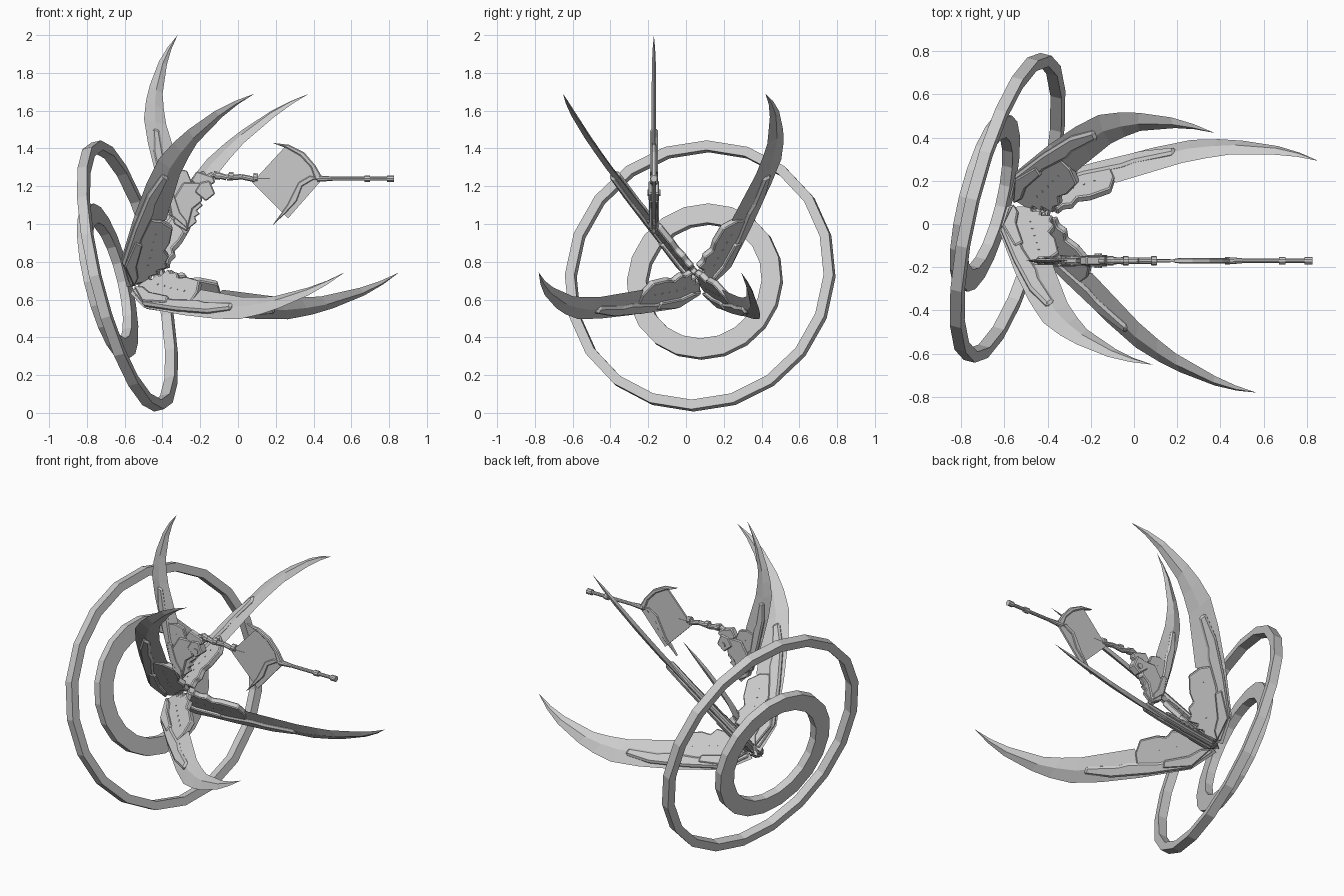
import bpy, bmesh, math
from mathutils import Vector, Matrix

cube = bpy.data.objects.get("Cube")
if cube:
    bpy.data.objects.remove(cube)


def frame(origin, along, out, scale=1.0):
    """Matrix whose x runs along, y runs outward and z is the plate normal."""
    a = Vector(along).normalized()
    d = Vector(out)
    d = (d - a * d.dot(a)).normalized()
    rot = Matrix((a, d, a.cross(d))).transposed().to_4x4()
    return Matrix.Translation(origin) @ rot @ Matrix.Scale(scale, 4)


def finish(name, bm, matrix, bevel=0):
    bmesh.ops.recalc_face_normals(bm, faces=bm.faces[:])
    mesh = bpy.data.meshes.new(name)
    bm.to_mesh(mesh)
    bm.free()
    obj = bpy.data.objects.new(name, mesh)
    bpy.context.collection.objects.link(obj)
    obj.matrix_world = matrix
    if bevel:
        mod = obj.modifiers.new("bevel", "BEVEL")
        mod.width = bevel
        mod.segments = 1
        mod.limit_method = "ANGLE"
    return obj


def plate(name, points, thick, matrix, bevel=0.006):
    """Flat outline given thickness, centred on the frame's plane."""
    bm = bmesh.new()
    face = bm.faces.new([bm.verts.new((x, y, -thick / 2)) for x, y in points])
    ext = bmesh.ops.extrude_face_region(bm, geom=[face])
    top = [g for g in ext["geom"] if isinstance(g, bmesh.types.BMVert)]
    bmesh.ops.translate(bm, verts=top, vec=(0, 0, thick))
    return finish(name, bm, matrix, bevel)


def rod(name, p, q, r, matrix, r2=None, sides=10):
    """Round bar between two points of a frame."""
    p, q = Vector(p), Vector(q)
    bm = bmesh.new()
    bmesh.ops.create_cone(bm, cap_ends=True, segments=sides, radius1=r,
                          radius2=r if r2 is None else r2, depth=(q - p).length)
    turn = (q - p).to_track_quat("Z", "Y").to_matrix().to_4x4()
    bmesh.ops.transform(bm, matrix=Matrix.Translation((p + q) / 2) @ turn, verts=bm.verts[:])
    return finish(name, bm, matrix)


def ring(name, center, outer, inner, depth):
    """Faceted ring with a rectangular section."""
    bm = bmesh.new()
    section = [(inner, -depth / 2), (outer, -depth / 2), (outer, depth / 2), (inner, depth / 2)]
    verts = [bm.verts.new((r, 0, z)) for r, z in section]
    edges = [bm.edges.new((verts[i], verts[i - 1])) for i in range(4)]
    bmesh.ops.spin(bm, geom=verts + edges, axis=(0, 0, 1), cent=(0, 0, 0),
                   angle=math.tau, steps=20, use_merge=True)
    bmesh.ops.remove_doubles(bm, verts=bm.verts[:], dist=0.0005)
    axis = Vector((0.943, -0.235, 0.235))
    turn = axis.to_track_quat("Z", "Y").to_matrix().to_4x4()
    return finish(name, bm, Matrix.Translation(center) @ turn)


# Outer edge and inner edge of the crescent, from root to tip
CRESCENT = [((-.02, .03), (.04, .02)), ((.04, .2), (.12, .13)), ((.24, .41), (.30, .34)),
            ((.26, .43), (.38, .30)), ((.42, .58), (.49, .415)), ((.56, .69), (.60, .53)),
            ((.68, .74), (.69, .60)), ((.79, .77), (.78, .66)), ((.97, .795), (.98, .735)),
            ((1.09, .79), (1.09, .76))]
TIP = (1.2, .77, 0)
ROOT = [(.0, .04), (.10, .0), (.12, .03), (.16, .01), (.17, .04), (.225, .02), (.235, .06),
        (.27, .08), (.27, .13), (.32, .16), (.385, .24), (.36, .32), (.30, .38),
        (.15, .28), (.04, .17)]
ARMOUR = [(.05, .12), (.12, .17), (.22, .28), (.36, .39), (.40, .44), (.545, .555),
          (.53, .60), (.39, .52), (.22, .37), (.04, .19)]
SPINE = [(.02, .03), (.07, .07), (.10, .14), (.20, .25), (.18, .29), (.05, .18)]


def blade(name, matrix):
    """Curved claw: ridged crescent, toothed root plate, raised armour."""
    bm = bmesh.new()
    loops = []
    for out, inn in CRESCENT:
        mid = (Vector(out) + Vector(inn)) / 2
        half = min(0.016, 0.16 * (Vector(out) - Vector(inn)).length + 0.004)
        pts = [(*out, 0), (*mid, half), (*inn, 0), (*mid, -half)]
        loops.append([bm.verts.new(p) for p in pts])
    for s, t in zip(loops, loops[1:]):
        for i in range(4):
            bm.faces.new((s[i - 1], s[i], t[i], t[i - 1]))
    tip = bm.verts.new(TIP)
    for i in range(4):
        bm.faces.new((loops[-1][i - 1], loops[-1][i], tip))
    bm.faces.new(loops[0])
    finish(name + "_crescent", bm, matrix)
    plate(name + "_root", ROOT, 0.036, matrix)
    plate(name + "_armour", ARMOUR, 0.056, matrix, 0.012)
    plate(name + "_spine", SPINE, 0.07, matrix)
    # Rivet row along the root plate
    for i in range(5):
        x, y = .15 + .035 * i, .10 + .04 * i
        rod(f"{name}_rivet_{i}", (x, y, -.021), (x, y, .021), .005, matrix, sides=6)


# Two parallel rings
ring("outer_ring", (-.585, .075, .725), .732, .68, .055)
ring("inner_ring", (-.69, .10, .695), .42, .315, .05)

# Four large blades spread around a tilted axis
axis = Vector((.856, -.228, .464)).normalized()
side = Vector((.26, .966, 0)).normalized()
up = axis.cross(side)
hub = Vector((-.557, .094, .66))
for sx, left in ((1, "left"), (-1, "right")):
    for sz, level in ((1, "upper"), (-1, "lower")):
        out = side * sx * 1.04 + up * sz
        blade(f"{level}_{left}_blade", frame(hub, axis, out))

# Smaller top blade, standing in the arm's plane
blade("top_blade", frame((-.252, -.17, .947), (.485, 0, .875), (-.875, 0, .485), .74))

# Jointed arm reaching forward from the top blade
arm = frame((0, -.17, 0), (1, 0, 0), (0, 0, 1))
plate("arm_shoulder", [(-.34, 1.0), (-.27, .96), (-.24, 1.08), (-.19, 1.12),
                       (-.20, 1.22), (-.29, 1.22), (-.35, 1.12)], .045, arm)
plate("arm_bracket", [(-.25, 1.23), (-.22, 1.28), (-.13, 1.25), (-.12, 1.22), (-.19, 1.18)], .04, arm)
plate("arm_joint", [(-.23, 1.17), (-.17, 1.12), (-.12, 1.16), (-.15, 1.23), (-.2, 1.22)], .055, arm)
rod("joint_bolt", (-.165, 1.165, -.034), (-.165, 1.165, .034), .018, arm)
path = [(-.20, 1.22), (-.13, 1.265), (-.06, 1.245), (.02, 1.25), (.09, 1.235)]
for i, (p, q) in enumerate(zip(path, path[1:])):
    rod(f"arm_link_{i}", (*p, 0), (*q, 0), .021 - .002 * i, arm, .015)
for i, x in enumerate((-.12, -.05, .08)):
    rod(f"arm_collar_{i}", (x, 1.256 - .08 * max(x, 0), 0), (x + .025, 1.254 - .08 * max(x, 0), 0),
        .021, arm)
rod("arm_pin", (.08, 1.24, 0), (.17, 1.24, 0), .007, arm)

# Square shield with curved cap and hanging spike
plate("shield", [(.075, 1.22), (.25, 1.41), (.36, 1.35), (.445, 1.235), (.265, 1.03)], .012, arm, 0)
plate("shield_cap", [(.18, 1.43), (.27, 1.42), (.35, 1.38), (.41, 1.31), (.45, 1.24),
                     (.41, 1.23), (.385, 1.30), (.33, 1.36), (.26, 1.40)], .026, arm)
plate("shield_spike", [(.45, 1.24), (.40, 1.235), (.34, 1.20), (.31, 1.12), (.245, 1.05),
                       (.18, .99), (.26, 1.10), (.32, 1.22), (.38, 1.255)], .024, arm, .004)

# Forward barrel with collars
rod("barrel", (.42, 1.24, 0), (.80, 1.24, 0), .011, arm)
rod("barrel_base", (.42, 1.24, 0), (.50, 1.24, 0), .018, arm, .012)
rod("barrel_collar", (.67, 1.24, 0), (.70, 1.24, 0), .018, arm)
rod("barrel_muzzle", (.79, 1.24, 0), (.825, 1.24, 0), .018, arm)
